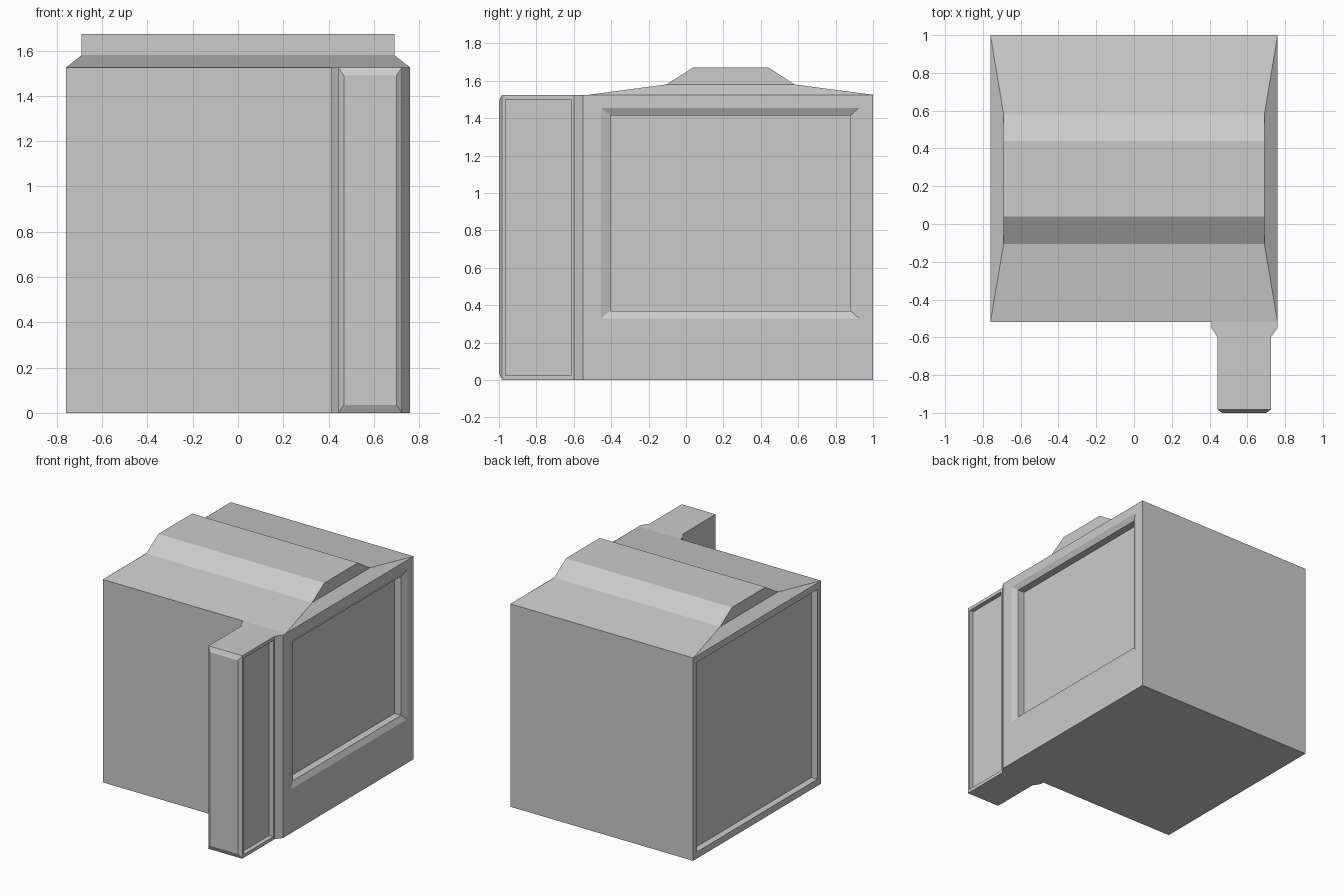
import bpy
import bmesh
from mathutils import Vector

if "Cube" in bpy.data.objects:
    bpy.data.objects.remove(bpy.data.objects["Cube"])


def loft(bm, rings):
    """Skin a stack of equal-length point rings and cap both ends."""
    loops = [[bm.verts.new(p) for p in ring] for ring in rings]
    n = len(loops[0])
    for a, b in zip(loops, loops[1:]):
        for i in range(n):
            j = (i + 1) % n
            bm.faces.new((a[i], a[j], b[j], b[i]))
    bm.faces.new(loops[0])
    bm.faces.new(loops[-1])
    bmesh.ops.recalc_face_normals(bm, faces=bm.faces[:])


def facing(bm, direction):
    """Largest face looking along a direction."""
    d = Vector(direction)
    return max((f for f in bm.faces if f.normal.dot(d) > 0.99),
               key=lambda f: f.calc_area())


def step(bm, face, lo, hi):
    """Inset a rectangular face and fit the inner face to the box lo..hi."""
    bmesh.ops.inset_individual(bm, faces=[face], thickness=0.005)
    mid = face.calc_center_median()
    for v in face.verts:
        v.co = [lo[i] if v.co[i] < mid[i] else hi[i] for i in range(3)]


def finish(bm, name):
    bm.normal_update()
    mesh = bpy.data.meshes.new(name)
    bm.to_mesh(mesh)
    bm.free()
    obj = bpy.data.objects.new(name, mesh)
    bpy.context.collection.objects.link(obj)
    return obj


def rect(hx, y0, y1, z):
    return [(-hx, y0, z), (hx, y0, z), (hx, y1, z), (-hx, y1, z)]


H = 1.525

# Cabinet with stepped roof
bm = bmesh.new()
loft(bm, [rect(0.76, -0.52, 1, 0), rect(0.76, -0.52, 1, H),
          rect(0.69, -0.105, 0.58, 1.58), rect(0.69, 0.04, 0.44, 1.672)])

# Right panel: shallow bevelled frame, then a straight-walled recess
right = facing(bm, (1, 0, 0))
step(bm, right, (0.76, -0.455, 0.33), (0.76, 0.925, 1.455))
step(bm, right, (0.74, -0.405, 0.37), (0.74, 0.88, 1.415))
step(bm, right, (0.685, -0.405, 0.37), (0.685, 0.88, 1.415))

# Left panel: one large recess with a thin border
left = facing(bm, (-1, 0, 0))
step(bm, left, (-0.76, -0.475, 0.05), (-0.76, 0.955, H - 0.05))
step(bm, left, (-0.71, -0.475, 0.05), (-0.71, 0.955, H - 0.05))
finish(bm, "cabinet")

# Front post: tapered root, bevelled front end, recessed right side
plan = [(0.41, -0.52), (0.41, -0.55), (0.443, -0.6), (0.443, -0.983),
        (0.724, -0.983), (0.724, -0.6), (0.76, -0.55), (0.76, -0.52)]
bm = bmesh.new()
loft(bm, [[(x, y, z) for x, y in plan] for z in (0, H)])
back = facing(bm, (0, 1, 0))
bmesh.ops.delete(bm, geom=[back], context='FACES_ONLY')
step(bm, facing(bm, (0, -1, 0)), (0.467, -1, 0.035), (0.7, -1, H - 0.035))
side = facing(bm, (1, 0, 0))
step(bm, side, (0.724, -0.965, 0.025), (0.724, -0.615, H - 0.025))
step(bm, side, (0.69, -0.965, 0.025), (0.69, -0.615, H - 0.025))
finish(bm, "front_post")
